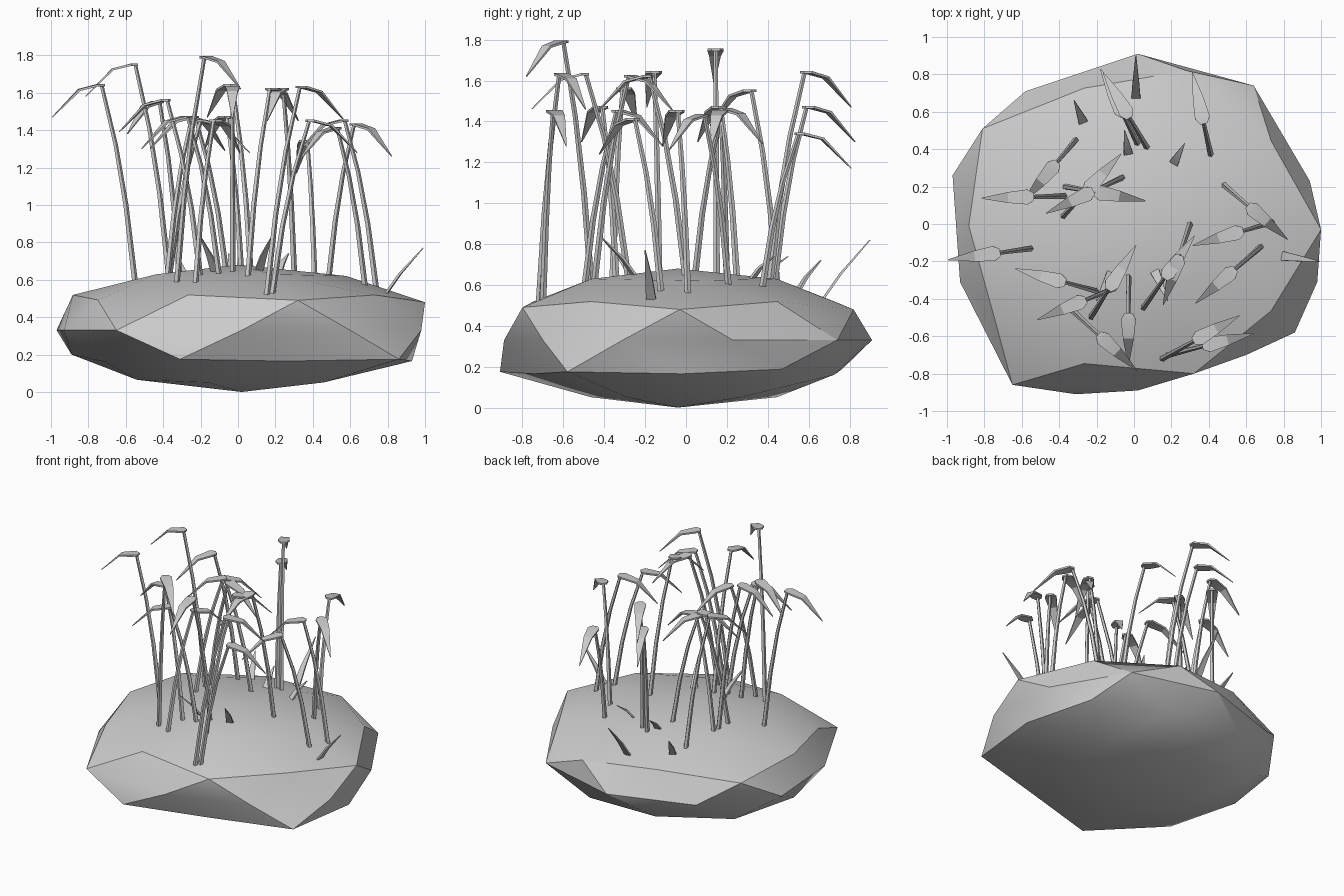
import bpy, bmesh, math
from mathutils import Vector
from mathutils.bvhtree import BVHTree

if "Cube" in bpy.data.objects:
    bpy.data.objects.remove(bpy.data.objects["Cube"])

grey = bpy.data.materials.new("stone grey")
grey.diffuse_color = (0.6, 0.6, 0.6, 1)
grey.use_nodes = True
grey.node_tree.nodes["Principled BSDF"].inputs["Base Color"].default_value = grey.diffuse_color


def finish(bm, name, angle):
    bmesh.ops.recalc_face_normals(bm, faces=bm.faces)
    me = bpy.data.meshes.new(name)
    bm.to_mesh(me)
    ob = bpy.data.objects.new(name, me)
    bpy.context.collection.objects.link(ob)
    me.materials.append(grey)
    bpy.ops.object.select_all(action='DESELECT')
    ob.select_set(True)
    bpy.context.view_layer.objects.active = ob
    bpy.ops.object.shade_smooth_by_angle(angle=math.radians(angle))


# Rock: squashed icosphere, with the corners seen on the outline pulled into place
CORNERS = [
    (.02, .91, .33), (.64, .74, .33), (.94, .23, .33), (1, -.03, .48),
    (.98, -.31, .33), (.86, -.58, .175), (.60, -.70, .33), (.32, -.80, .49),
    (.02, -.89, .33), (-.31, -.91, .175), (-.65, -.86, .33), (-.93, -.31, .33),
    (-.97, .26, .33), (-.81, .51, .48), (-.58, .71, .33), (-.89, 0, .2),
    (.93, -.02, .165), (.02, -.04, 0), (0, -.04, .68), (.28, .82, .48),
    (.25, -.74, .165), (.58, 0, .62), (-.54, -.02, .065)]
bm = bmesh.new()
bmesh.ops.create_icosphere(bm, subdivisions=2, radius=1)
for v in bm.verts:
    v.co = (v.co.x * 1.05 + .01, v.co.y * .91 - .01, v.co.z * .34 + .34)
free = list(bm.verts)
for c in CORNERS:
    c = Vector(c)
    v = min(free, key=lambda q: ((q.co.x - c.x) ** 2 + (q.co.y - c.y) ** 2
                                 + ((q.co.z - c.z) * 2.7) ** 2))
    v.co = c
    free.remove(v)
tree = BVHTree.FromBMesh(bm)
finish(bm, "rock", 30)


def ground(x, y):
    hit = tree.ray_cast(Vector((x, y, 3)), Vector((0, 0, -1)))[0]
    return hit.z if hit else .5


def skin(bm, rings):
    """Join rings of equal vertex count into a closed tube."""
    vs = [[bm.verts.new(p) for p in r] for r in rings]
    n = len(vs[0])
    for a, b in zip(vs, vs[1:]):
        for i in range(n):
            bm.faces.new((a[i], a[(i + 1) % n], b[(i + 1) % n], b[i]))
    bm.faces.new(vs[0])
    bm.faces.new(vs[-1])


def leaf(bm, path, widths, thick=.012):
    """Flat tapering blade along a path, with a rectangular section."""
    d = path[-1] - path[0]
    side = Vector((-d.y, d.x, 0)).normalized()
    rings = []
    for i, (p, w) in enumerate(zip(path, widths)):
        t = (path[min(i + 1, len(path) - 1)] - path[max(i - 1, 0)]).normalized()
        up = t.cross(side) * thick / 2
        if w < .01:
            up = up * .4
        s = side * w / 2
        rings.append([p + s + up, p - s + up, p - s - up, p + s - up])
    skin(bm, rings)


# Tall stems: base x, y, then top x, y, z
STEMS = [
    (-.55, -.13, -.73, -.155, 1.64), (-.37, .15, -.55, .145, 1.75),
    (-.31, .45, -.42, .32, 1.55), (-.20, -.36, -.38, -.31, 1.56),
    (-.10, -.34, -.27, -.41, 1.47), (-.33, -.46, -.18, -.60, 1.79),
    (-.03, -.28, -.03, -.49, 1.63), (-.23, -.50, -.13, -.34, 1.45),
    (.15, -.72, .33, -.62, 1.63), (.18, -.70, .38, -.65, 1.45),
    (.05, -.45, .17, -.28, 1.62), (.30, 0, .24, -.18, 1.62),
    (.48, .21, .62, .09, 1.43), (.68, -.12, .53, -.25, 1.41),
    (.74, .01, .57, -.04, 1.45), (.41, .37, .37, .55, 1.34),
    (.07, .41, -.03, .58, 1.64), (.02, .43, -.06, .59, 1.47),
    (-.06, .25, -.23, .17, 1.47), (-.38, .04, -.25, .18, 1.46),
    (-.37, .20, -.20, .17, 1.45)]
stems, leaves = bmesh.new(), bmesh.new()
for bx, by, tx, ty, tz in STEMS:
    b = Vector((bx, by, ground(bx, by) - .03))
    t = Vector((tx, ty, tz))
    rings = []
    for f, h, r in ((0, 0, .017), (.28, .4, .015), (.58, .7, .013), (1, 1, .011)):
        c = Vector((bx + (tx - bx) * f, by + (ty - by) * f, b.z + (tz - b.z) * h))
        rings.append([c + Vector((r * math.cos(k * math.tau / 5),
                                  r * math.sin(k * math.tau / 5), 0)) for k in range(5)])
    skin(stems, rings)
    d = Vector((tx - bx, ty - by, 0)).normalized()
    z = Vector((0, 0, 1))
    leaf(leaves, [t - d * .015, t + d * .02, t + d * .12 - z * .025, t + d * .265 - z * .17],
         [.04, .08, .058, .004])
finish(stems, "stems", 40)
finish(leaves, "drooping_leaves", 30)

# Short sprouts: base x, y, then tip x, y, z
SPROUTS = [(.79, -.17, .99, -.20, .77), (.01, .67, .01, .90, .82),
           (-.27, .54, -.32, .66, .72), (-.03, .37, -.05, .50, .74),
           (.21, .32, .27, .43, .74), (.11, -.25, .18, -.41, .83),
           (-.12, -.26, -.20, -.41, .83)]
sprouts = bmesh.new()
for bx, by, tx, ty, tz in SPROUTS:
    b, t = Vector((bx, by, ground(bx, by) - .01)), Vector((tx, ty, tz))
    m = b.lerp(t, .38) + Vector((0, 0, .015))
    leaf(sprouts, [b, m, t], [.05, .035, .004])
finish(sprouts, "sprouts", 30)
